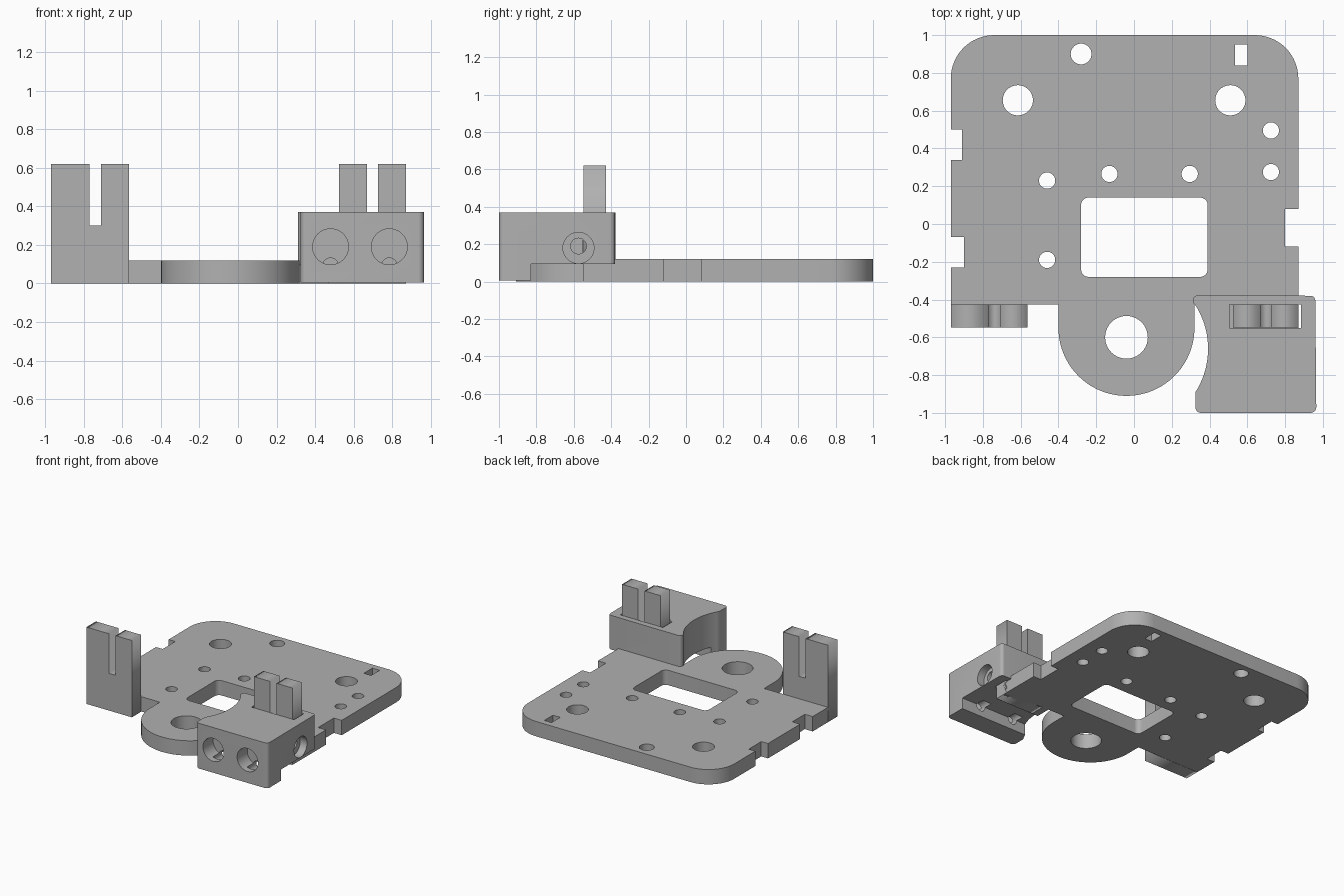
import bpy, bmesh, math
from mathutils import Matrix

if "Cube" in bpy.data.objects:
    bpy.data.objects.remove(bpy.data.objects["Cube"])

grey = bpy.data.materials.new("plain grey")
grey.diffuse_color = (0.44, 0.44, 0.44, 1)
grey.use_nodes = True
grey.node_tree.nodes["Principled BSDF"].inputs["Base Color"].default_value = grey.diffuse_color


def arc(cx, cy, r, a0, a1, n=16):
    """Points along an arc, angles in degrees."""
    return [(cx + r * math.cos(math.radians(a0 + (a1 - a0) * i / n)),
             cy + r * math.sin(math.radians(a0 + (a1 - a0) * i / n))) for i in range(n + 1)]


def circle(cx, cy, r, n=40):
    return arc(cx, cy, r, 0, 360, n)[:-1]


def rect(x0, x1, y0, y1, r=0.0):
    if r == 0:
        return [(x0, y0), (x1, y0), (x1, y1), (x0, y1)]
    return (arc(x0 + r, y0 + r, r, 180, 270, 8) + arc(x1 - r, y0 + r, r, 270, 360, 8) +
            arc(x1 - r, y1 - r, r, 0, 90, 8) + arc(x0 + r, y1 - r, r, 90, 180, 8))


def slab(name, loops, z0, z1, upright=None):
    """Extrude an outline (first loop) with holes (other loops).
    With upright=y the profile lies in x-z and z0..z1 is the y range."""
    cu = bpy.data.curves.new(name, 'CURVE')
    cu.dimensions = '2D'
    cu.fill_mode = 'BOTH'
    cu.extrude = (z1 - z0) / 2
    for pts in loops:
        sp = cu.splines.new('POLY')
        sp.points.add(len(pts) - 1)
        for p, (x, y) in zip(sp.points, pts):
            p.co = (x, y, 0, 1)
        sp.use_cyclic_u = True
    ob = bpy.data.objects.new(name, cu)
    bpy.context.collection.objects.link(ob)
    bpy.ops.object.select_all(action='DESELECT')
    ob.select_set(True)
    bpy.context.view_layer.objects.active = ob
    bpy.ops.object.convert(target='MESH')
    ob = bpy.context.view_layer.objects.active
    mid = (z0 + z1) / 2
    m = Matrix.Translation((0, 0, mid))
    if upright:
        m = Matrix.Translation((0, mid, 0)) @ Matrix.Rotation(math.pi / 2, 4, 'X')
    bm = bmesh.new()
    bm.from_mesh(ob.data)
    bmesh.ops.transform(bm, matrix=m, verts=bm.verts)
    bmesh.ops.remove_doubles(bm, verts=bm.verts, dist=1e-5)
    bmesh.ops.recalc_face_normals(bm, faces=bm.faces)
    bm.to_mesh(ob.data)
    bm.free()
    ob.data.materials.clear()
    ob.data.materials.append(grey)
    return ob


def finish(ob):
    bpy.ops.object.select_all(action='DESELECT')
    ob.select_set(True)
    bpy.context.view_layer.objects.active = ob
    bpy.ops.object.shade_smooth_by_angle(angle=math.radians(30))


def cut(ob, cutter):
    mod = ob.modifiers.new("cut", 'BOOLEAN')
    mod.operation = 'DIFFERENCE'
    mod.solver = 'EXACT'
    mod.object = cutter
    bpy.context.view_layer.objects.active = ob
    bpy.ops.object.modifier_apply(modifier=mod.name)
    bpy.data.objects.remove(cutter)


def rod(axis, start, end, a, b, r):
    """Cylinder cutter along x (a=y, b=z) or y (a=x, b=z)."""
    mid = (start + end) / 2
    loc, rot = ((mid, a, b), (0, math.pi / 2, 0)) if axis == 'x' else ((a, mid, b), (math.pi / 2, 0, 0))
    bpy.ops.mesh.primitive_cylinder_add(vertices=40, radius=r, depth=end - start, location=loc, rotation=rot)
    ob = bpy.context.object
    ob.hide_render = True
    return ob


# Base plate: rounded back corners, edge notches, round tongue at the front
outline = ([(-0.97, -0.425), (-0.40, -0.425)] + arc(-0.04, -0.55, 0.36, 180, 360, 40) +
           [(0.32, -0.425), (0.47, -0.425), (0.47, -0.55), (0.87, -0.55),
            (0.87, -0.12), (0.80, -0.12), (0.80, 0.08), (0.87, 0.08)] +
           arc(0.64, 0.77, 0.23, 0, 90) + arc(-0.74, 0.77, 0.23, 90, 180) +
           [(-0.97, 0.50), (-0.91, 0.50), (-0.91, 0.34), (-0.97, 0.34),
            (-0.97, -0.07), (-0.90, -0.07), (-0.90, -0.23), (-0.97, -0.23)])
holes = [(-0.28, 0.90, 0.055), (-0.615, 0.655, 0.08), (0.51, 0.655, 0.08),
         (0.725, 0.495, 0.043), (0.725, 0.275, 0.043), (0.295, 0.265, 0.043),
         (-0.13, 0.265, 0.043), (-0.46, 0.23, 0.043), (-0.46, -0.19, 0.043),
         (-0.04, -0.60, 0.113)]
plate = slab("base_plate", [outline] + [circle(*h) for h in holes] +
             [rect(0.535, 0.60, 0.84, 0.95), rect(-0.28, 0.39, -0.28, 0.14, 0.04)], 0, 0.12)
finish(plate)


# Slotted posts
def post(name, x0, s0, s1, x1):
    prof = [(x0, 0), (x1, 0), (x1, 0.62), (s1, 0.62), (s1, 0.30), (s0, 0.30), (s0, 0.62), (x0, 0.62)]
    return slab(name, [prof], -0.547, -0.427, upright=True)


post("left_post", -0.97, -0.77, -0.71, -0.565)
post("right_post", 0.525, 0.67, 0.727, 0.87)

# Clamp block: concave inner side, slot for the right post
block_outline = (arc(0.355, -0.97, 0.03, 180, 270, 6) + arc(0.935, -0.97, 0.03, 270, 360, 6) +
                 arc(0.935, -0.405, 0.025, 0, 90, 6) + arc(0.34, -0.405, 0.028, 90, 215, 8) +
                 arc(-0.04, -0.66, 0.432, 31, -32, 24))
block = slab("clamp_block", [block_outline, rect(0.505, 0.885, -0.55, -0.425)], 0.005, 0.37)

# Underside recess that sits over the plate
bpy.ops.mesh.primitive_cube_add(size=1, location=(0.6, -0.515, 0.0))
recess = bpy.context.object
recess.scale = (1.2, 0.63, 0.19)
recess.hide_render = True
cut(block, recess)

# Front sockets with a small channel each, and a side bolt hole
for x in (0.48, 0.785):
    cut(block, rod('y', -1.1, -0.87, x, 0.19, 0.093))
    cut(block, rod('y', -0.95, -0.76, x, 0.092, 0.04))
cut(block, rod('x', 0.90, 1.1, -0.575, 0.18, 0.083))
cut(block, rod('x', 0.80, 1.0, -0.575, 0.19, 0.042))
finish(block)
